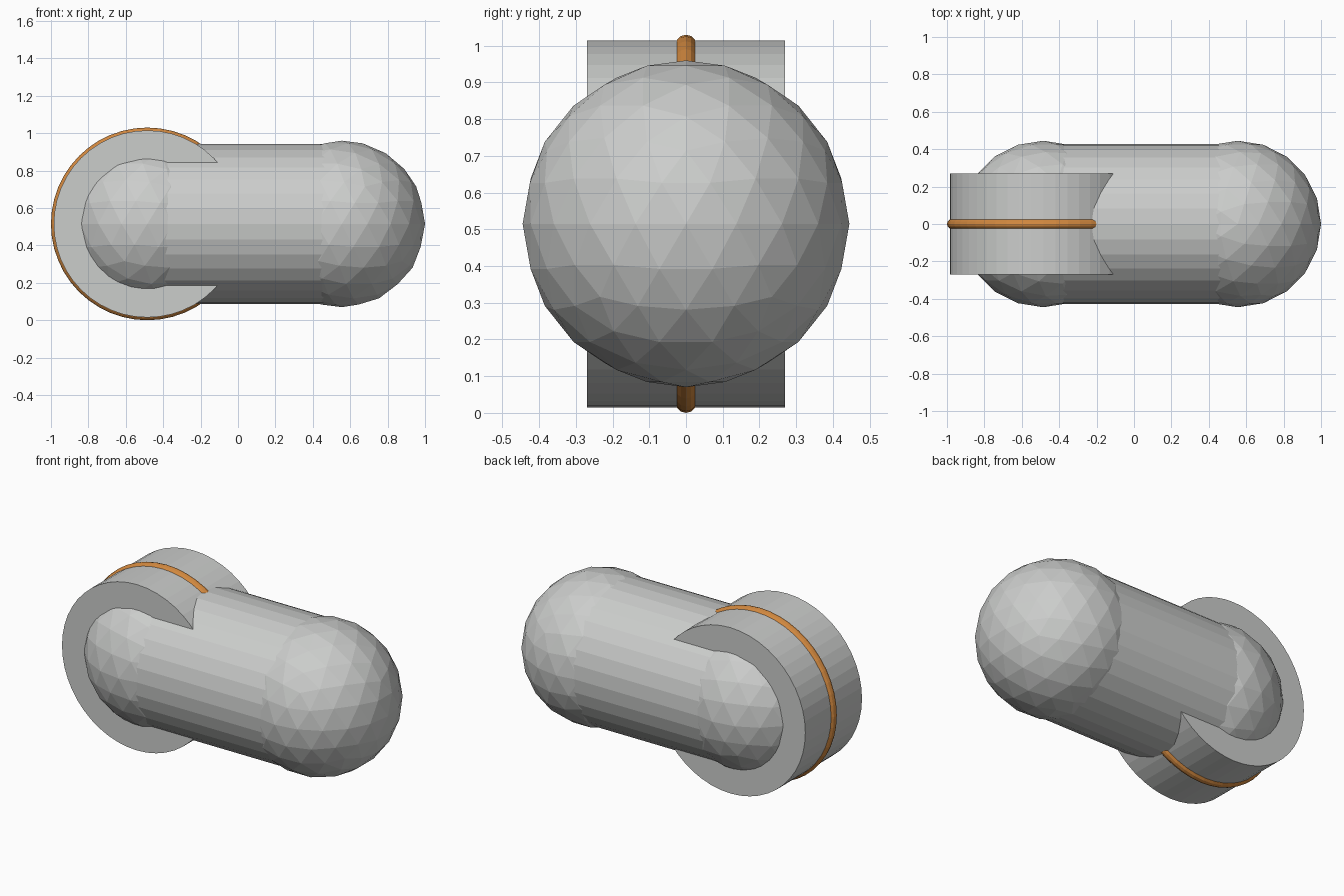
import bpy, math

if "Cube" in bpy.data.objects:
    bpy.data.objects.remove(bpy.data.objects["Cube"])

def material(name, rgb):
    m = bpy.data.materials.new(name)
    m.diffuse_color = (*rgb, 1.0)
    m.use_nodes = True
    m.node_tree.nodes["Principled BSDF"].inputs["Base Color"].default_value = m.diffuse_color
    return m

grey = material("light grey", (0.60, 0.61, 0.60))
orange = material("copper orange", (0.65, 0.25, 0.05))

ZC = 0.515           # height of the common axis
LEFT, RIGHT = -0.485, 0.555

def finish(name, mat):
    ob = bpy.context.object
    ob.name = name
    ob.data.materials.append(mat)
    return ob

# Horizontal body tube
bpy.ops.mesh.primitive_cylinder_add(vertices=32, radius=0.428, depth=RIGHT - LEFT,
    location=((LEFT + RIGHT) / 2, 0, ZC), rotation=(0, math.pi / 2, 0))
finish("body_tube", grey)

# Faceted round ends
for name, x in (("left_end_ball", LEFT), ("right_end_ball", RIGHT)):
    bpy.ops.mesh.primitive_ico_sphere_add(subdivisions=3, radius=0.445, location=(x, 0, ZC))
    finish(name, grey)

# Wide disc across the left end
bpy.ops.mesh.primitive_cylinder_add(vertices=48, radius=0.5, depth=0.54,
    location=(LEFT, 0, ZC), rotation=(math.pi / 2, 0, 0))
finish("disc", grey)

# Thin ring around the disc rim
bpy.ops.mesh.primitive_torus_add(major_segments=48, minor_segments=12,
    major_radius=0.487, minor_radius=0.028,
    location=(LEFT, 0, ZC), rotation=(math.pi / 2, 0, 0))
finish("rim_ring", orange)
